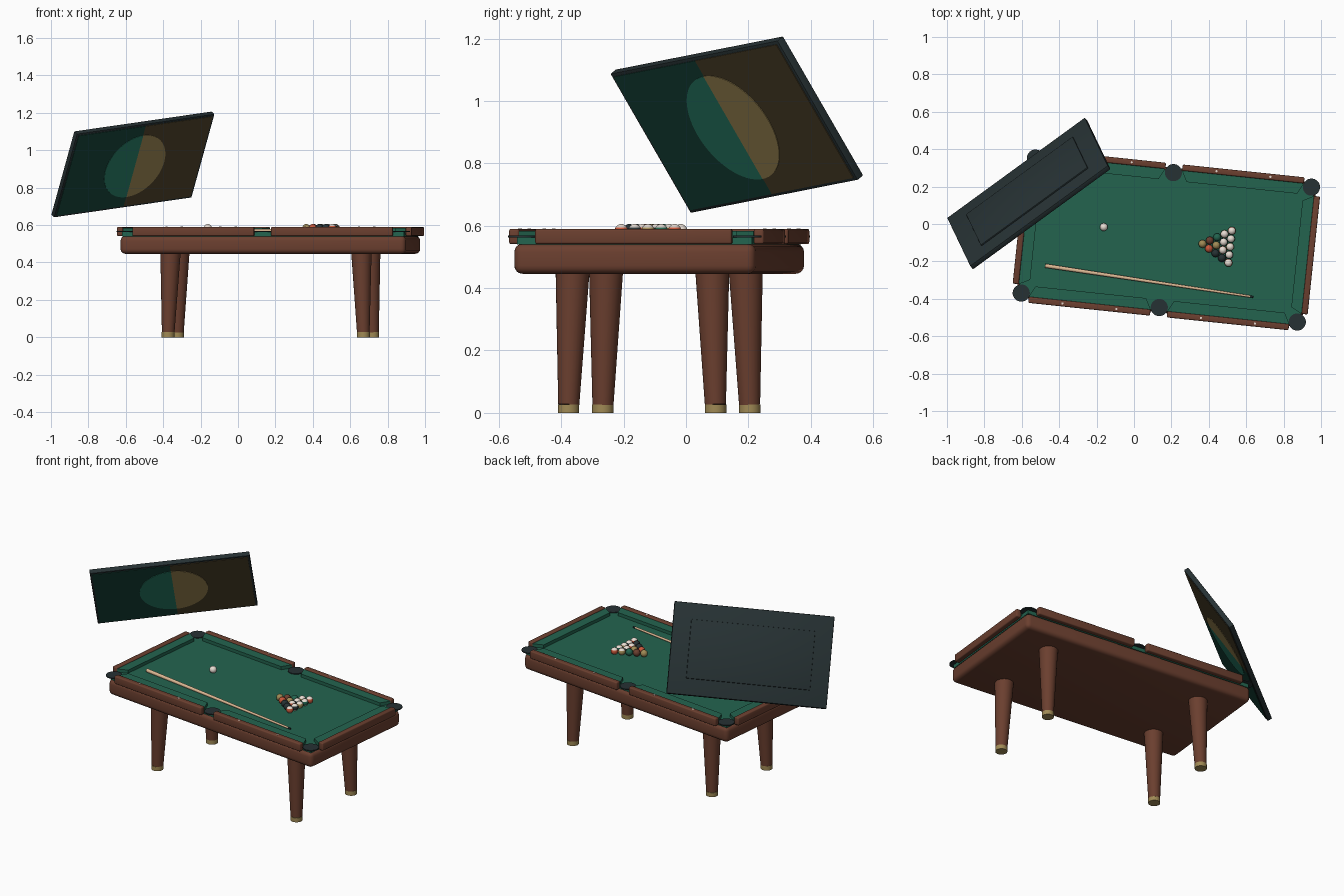
import bpy, bmesh, math
from mathutils import Matrix, Vector

cube = bpy.data.objects.get("Cube")
if cube:
    bpy.data.objects.remove(cube, do_unlink=True)


def material(name, hex_code):
    srgb = [int(hex_code[i:i + 2], 16) / 255 for i in (0, 2, 4)]
    col = [c / 12.92 if c < 0.04 else ((c + 0.055) / 1.055) ** 2.4 for c in srgb] + [1]
    m = bpy.data.materials.new(name)
    m.use_nodes = True
    m.diffuse_color = col
    m.node_tree.nodes["Principled BSDF"].inputs["Base Color"].default_value = col
    return m


wood = material("walnut wood", "6B3F2F")
brass = material("brass", "A08A55")
felt = material("green felt", "23644F")
slate = material("dark slate", "263133")
ivory = material("ivory", "EADFD5")
maple = material("pale maple", "DDB994")
orange = material("orange red", "C8573A")
teal = material("screen teal", "298069")
pine = material("screen dark green", "17453A")
olive = material("screen olive", "50442B")

move = Matrix.Translation
TABLE = move((0.173, -0.086, 0)) @ Matrix.Rotation(math.radians(-6), 4, 'Z')


def finish(name, bm, mats, frame, rule=None):
    """Turn a bmesh into a named object with smooth rounding and sharp edges."""
    bmesh.ops.recalc_face_normals(bm, faces=bm.faces[:])
    if rule:
        for f in bm.faces:
            f.material_index = rule(f.calc_center_median())
    bm.transform(frame)
    mesh = bpy.data.meshes.new(name)
    bm.to_mesh(mesh)
    bm.free()
    for m in mats:
        mesh.materials.append(m)
    mesh.shade_smooth()
    mesh.set_sharp_from_angle(angle=math.radians(32))
    obj = bpy.data.objects.new(name, mesh)
    bpy.context.collection.objects.link(obj)
    return obj


def box(name, size, center, mat, frame, bevel=0, segments=3):
    bm = bmesh.new()
    bmesh.ops.create_cube(bm, size=1, matrix=move(center) @ Matrix.Diagonal((*size, 1)))
    if bevel:
        bmesh.ops.bevel(bm, geom=bm.edges[:], offset=bevel, segments=segments,
                        profile=0.5, affect='EDGES')
    finish(name, bm, [mat], frame)


def rod(name, start, end, r1, r2, mat, frame, sides=24):
    a, b = Vector(start), Vector(end)
    turn = (b - a).to_track_quat('Z', 'Y').to_matrix().to_4x4()
    bm = bmesh.new()
    bmesh.ops.create_cone(bm, cap_ends=True, segments=sides, radius1=r1, radius2=r2,
                          depth=(b - a).length, matrix=move((a + b) / 2) @ turn)
    finish(name, bm, [mat], frame)


def prism(name, outline, low, high, mat, frame):
    bm = bmesh.new()
    face = bm.faces.new([bm.verts.new((x, y, low)) for x, y in outline])
    top = bmesh.ops.extrude_face_region(bm, geom=[face])
    bmesh.ops.translate(bm, vec=(0, 0, high - low),
                        verts=[v for v in top["geom"] if isinstance(v, bmesh.types.BMVert)])
    finish(name, bm, [mat], frame)


# Table body and playing cloth
box("table_body", (1.534, 0.778, 0.096), (0, 0, 0.494), wood, TABLE, 0.026, 4)
box("playing_cloth", (1.514, 0.756, 0.023), (0, 0, 0.5515), felt, TABLE)

# Splayed tapered legs with brass feet
for sx in (-1, 1):
    for sy in (-1, 1):
        side = ("front" if sy < 0 else "back") + ("_left" if sx > 0 else "_right")
        foot = Vector((sx * 0.525, sy * 0.237, 0))
        ankle = Vector((sx * 0.5243, sy * 0.2363, 0.027))
        hip = Vector((sx * 0.513, sy * 0.225, 0.46))
        rod(side + "_leg", ankle, hip, 0.034, 0.055, wood, TABLE)
        rod(side + "_foot", foot, foot + Vector((0, 0, 0.027)), 0.0345, 0.0345, brass, TABLE)


# Rails with cushions: x runs along the rail and y points to the table centre
def rail(name, length, x, y, angle, sights):
    frame = TABLE @ move((x, y, 0)) @ Matrix.Rotation(math.radians(angle), 4, 'Z')
    h = length / 2
    box(name + "_rail", (length, 0.033, 0.049), (0, 0.0165, 0.5655), wood, frame, 0.007)
    prism(name + "_cushion", [(-h, 0.033), (h, 0.033), (h - 0.03, 0.091), (0.03 - h, 0.091)],
          0.555, 0.583, felt, frame)
    for s in sights:
        rod(name + "_sight", (s, 0.0165, 0.588), (s, 0.0165, 0.591), 0.006, 0.006,
            ivory, frame, 12)


for sx, side in ((1, "left"), (-1, "right")):
    rail("front_" + side, 0.655, sx * 0.3725, -0.411, 0, (-0.145, 0.145))
    rail("back_" + side, 0.655, sx * 0.3725, 0.411, 180, (-0.145, 0.145))
    rail(side + "_end", 0.634, sx * 0.793, 0, sx * 90, ())

# Pockets
for x in (-0.742, 0, 0.742):
    for y in (-0.3625, 0.3625):
        rod("pocket", (x, y, 0.562), (x, y, 0.568), 0.046, 0.046, slate, TABLE)

# Balls: plain ones, and white ones with a coloured belt
R = 0.0212


def ball(name, x, y, mats):
    bm = bmesh.new()
    bmesh.ops.create_uvsphere(bm, u_segments=20, v_segments=12, radius=R)
    belted = len(mats) > 1
    finish(name, bm, mats, TABLE @ move((x, y, 0.563 + R)),
           lambda c: int(belted and abs(c.z) < R * 0.5))


ball("cue_ball", -0.34, 0.034, [ivory])
plain = [brass, orange, wood, slate, brass, felt]
belts = [orange, slate, brass, felt, orange]
count = 0
for row in range(5):
    for k in range(row + 1):
        if count < len(plain):
            mats = [plain[count]]
        elif (row, k) == (3, 0):
            mats = [slate]
        else:
            mats = [ivory, belts[(k + row + 1) % 5]]
        ball("rack_ball", 0.194 + row * 0.0372, (k - row / 2) * 0.043, mats)
        count += 1

# Cue stick lying on the cloth
WORLD = Matrix.Identity(4)
butt, tip = Vector((-0.475, -0.223, 0.574)), Vector((0.638, -0.39, 0.569))
neck = butt.lerp(tip, 0.985)
rod("cue_stick", butt, neck, 0.011, 0.006, maple, WORLD, 16)
rod("cue_tip", neck, tip, 0.006, 0.005, slate, WORLD, 16)

# Tilted hanging screen: local x is its width, y its height, z its front
across = Vector((0.748, 0.545, 0.108)).normalized()
facing = across.cross(Vector((0.131, -0.258, 0.455))).normalized()
upward = facing.cross(across)
SCREEN = move((-0.562, 0.163, 0.924)) @ Matrix((across, upward, facing)).transposed().to_4x4()
box("screen_case", (0.917, 0.531, 0.03), (0, 0, 0), slate, SCREEN, 0.005, 2)
box("screen_back_panel", (0.71, 0.34, 0.012), (0, 0, -0.017), slate, SCREEN, 0.003, 2)

# Two-tone picture with a two-tone disc in the middle
for s, side, ground, disc in ((-1, "right", pine, teal), (1, "left", olive, brass)):
    box("screen_half_" + side, (0.446, 0.507, 0.004), (s * 0.223, 0, 0.0155), ground, SCREEN)
    arc = [(s * 0.195 * math.cos(t), 0.195 * math.sin(t))
           for t in (math.pi * (i / 32 - 0.5) for i in range(33))]
    prism("screen_disc_" + side, arc, 0.017, 0.0195, disc, SCREEN)
